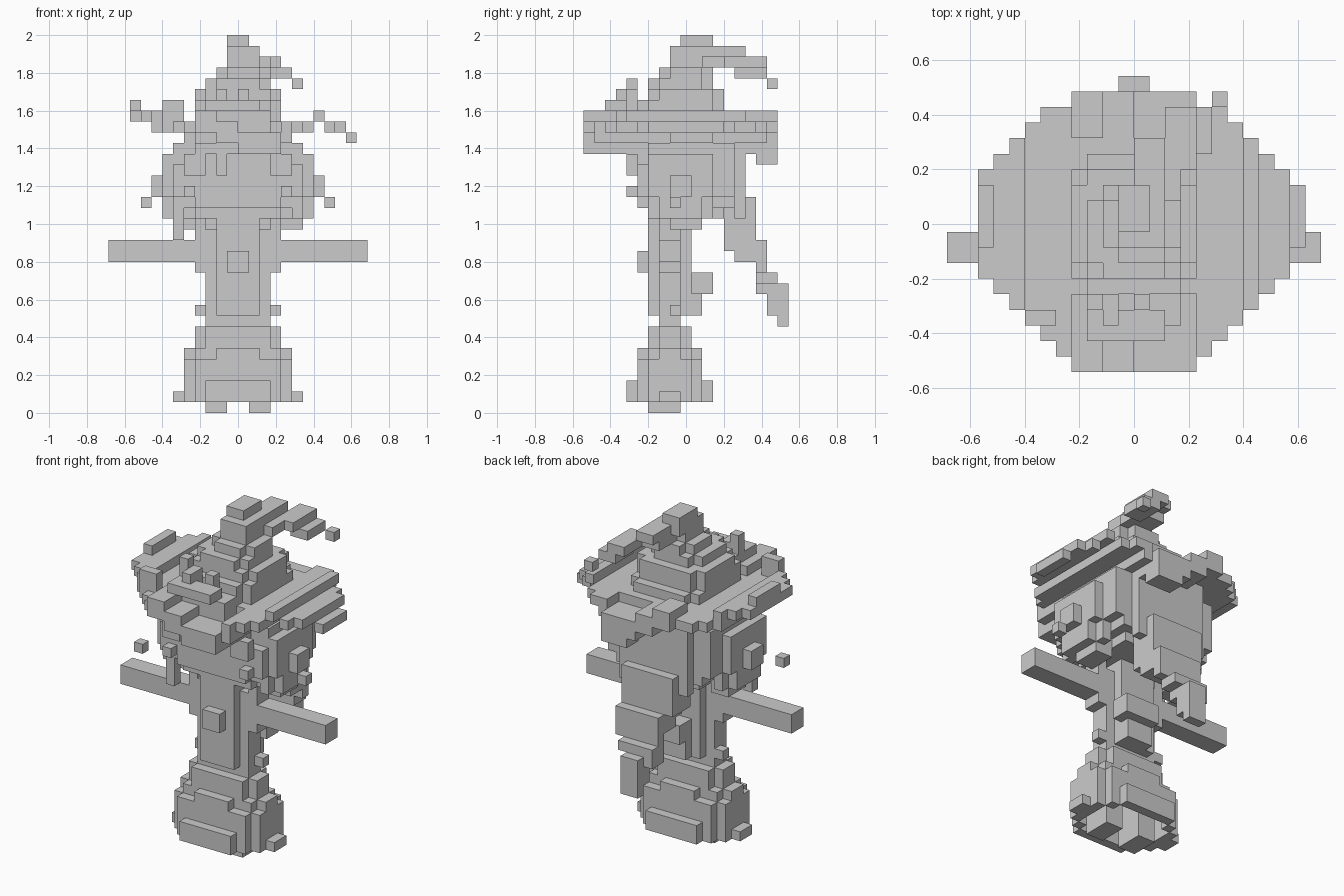
import bpy, bmesh

V = 2 / 35       # edge of one cube
Y_MID = 9.5      # cubes are counted from the front edge

cube = bpy.data.objects.get("Cube")
if cube:
    bpy.data.objects.remove(cube, do_unlink=True)

grey = bpy.data.materials.new("plain_grey")
grey.use_nodes = True
COLOUR = (0.6, 0.6, 0.6, 1)
grey.diffuse_color = COLOUR
grey.node_tree.nodes["Principled BSDF"].inputs["Base Color"].default_value = COLOUR


def block(x0, x1, y0, y1, z0, z1, cut=0):
    """Cells of a box whose vertical corners are stepped off by cut."""
    return {(x, y, z)
            for x in range(x0, x1) for y in range(y0, y1) for z in range(z0, z1)
            if min(x - x0, x1 - 1 - x) + min(y - y0, y1 - 1 - y) >= cut}


def mirrored(cells):
    return cells | {(-x - 1, y, z) for x, y, z in cells}


def build(name, *groups):
    """Skin the outside of a group of cells as one flat-faced object."""
    cells = set().union(*groups)
    bm = bmesh.new()
    verts = {}

    def vert(p):
        if p not in verts:
            verts[p] = bm.verts.new((p[0] * V, (p[1] - Y_MID) * V, p[2] * V))
        return verts[p]

    for c in cells:
        for axis in range(3):
            for side in (0, 1):
                n = list(c)
                n[axis] += 2 * side - 1
                if tuple(n) in cells:
                    continue
                u, w = (axis + 1) % 3, (axis + 2) % 3
                ring = []
                for du, dw in ((0, 0), (1, 0), (1, 1), (0, 1)):
                    p = list(c)
                    p[axis] += side
                    p[u] += du
                    p[w] += dw
                    ring.append(vert(tuple(p)))
                bm.faces.new(ring if side else ring[::-1])
    mesh = bpy.data.meshes.new(name)
    bm.to_mesh(mesh)
    bm.free()
    mesh.materials.append(grey)
    obj = bpy.data.objects.new(name, mesh)
    bpy.context.collection.objects.link(obj)


# Legs inside a flared skirt that is open below
build("legs", mirrored(block(1, 3, 6, 9, 0, 5)))
skirt = set().union(
    block(-6, 6, 5, 11, 1, 2, 2), block(-5, 5, 4, 12, 1, 2, 2),
    block(-4, 4, 4, 12, 2, 3, 1), block(-5, 5, 5, 11, 2, 5, 1),
    block(-5, 5, 6, 10, 5, 6, 1), block(-4, 4, 5, 11, 5, 6, 2),
    block(-4, 4, 6, 10, 6, 8, 1))
hollow = block(-4, 4, 6, 10, 1, 5) | block(-3, 3, 5, 11, 1, 3)
build("skirt", skirt - hollow)

# Torso, sleeves, cuffs, front bow and back bow
build("torso", block(-3, 3, 7, 9, 8, 9), block(-3, 3, 6, 10, 9, 17, 1),
      block(-2, 2, 6, 10, 16, 18))
build("sleeves", mirrored(block(3, 4, 7, 9, 13, 18)),
      mirrored(block(3, 4, 8, 9, 9, 10)))
build("front_bow", block(-1, 1, 5, 6, 13, 15))
build("back_bow", block(-1, 2, 10, 11, 9, 13), block(-1, 3, 10, 12, 11, 13))
build("arms", mirrored(block(3, 12, 7, 9, 14, 16)))

# Head with flat chin, wider hair at the sides
build("head", block(-4, 4, 6, 13, 18, 19), block(-4, 4, 5, 14, 19, 25),
      block(-5, 5, 5, 14, 19, 27, 1))
build("side_hair",
      mirrored(block(4, 7, 6, 12, 18, 20, 1)), mirrored(block(6, 7, 6, 12, 20, 24)),
      mirrored(block(4, 6, 6, 14, 20, 25)), mirrored(block(7, 8, 8, 10, 20, 22)),
      mirrored(block(4, 6, 5, 7, 20, 23)), mirrored(block(4, 6, 8, 11, 17, 18)))
build("back_hair", block(-5, 5, 13, 14, 19, 25), block(-4, 4, 14, 15, 18, 26))
build("fringe", mirrored(block(3, 5, 4, 5, 22, 24)), block(-4, 4, 4, 5, 24, 25),
      block(-2, -1, 4, 5, 22, 24), mirrored(block(4, 5, 4, 5, 20, 21)))
build("loose_locks", block(-6, -5, 6, 7, 16, 18), block(-9, -8, 5, 6, 19, 20),
      block(8, 9, 8, 9, 19, 20))

# Ponytail falling away behind
build("ponytail",
      block(-3, 3, 12, 16, 18, 20), block(-3, 3, 13, 16, 16, 18),
      block(-2, 3, 13, 17, 15, 16), block(-2, 3, 14, 17, 14, 15),
      block(-2, 3, 16, 17, 13, 14), block(-2, 2, 16, 18, 12, 13),
      block(-2, 1, 16, 18, 11, 12), block(-1, 1, 17, 19, 9, 12),
      block(-1, 1, 18, 19, 8, 9))


# Hat brim, lifted on one side and drooping at front and back
def brim_layers(x, y):
    if x < -7:
        return 27 - (x == -8), 27 + (x < -9 and 8 <= y <= 11)
    if x >= 8:
        return (25, 25) if x >= 10 else (26, 26)
    if x == 7:
        return 27, 27
    if x >= 5 or x < -4:
        return 26, 26
    if y < 5 or y > 14:
        low = 26 if x < -2 else 25 if x < 0 or x == 4 else 24
        return low, low + 1
    return 25, 26


brim = set()
for y in range(18):
    half = 4 if y == 17 else min(10, 4 + y, 22 - y)
    for x in range(-half, half + (8 <= y <= 11)):
        low, high = brim_layers(x, y)
        brim |= block(x, x + 1, y, y + 1, low, high + 1)
build("hat_brim", brim, block(1, 4, 16, 18, 23, 24), block(-7, -5, 3, 4, 27, 29))

# Hat crown with stepped cone, front band and its upright pieces
build("hat_crown",
      block(-4, 4, 5, 14, 26, 28, 1), block(-4, 4, 5, 13, 28, 29, 1),
      block(-4, 4, 6, 13, 29, 30, 1), block(-3, 3, 6, 12, 30, 31, 1),
      block(-2, 3, 7, 12, 31, 32, 1), block(-1, 2, 8, 11, 32, 33),
      block(-1, 2, 8, 12, 33, 34), block(-1, 1, 9, 12, 34, 35))
build("hat_band", block(-4, 3, 3, 5, 26, 28), block(-3, 2, 2, 4, 28, 29),
      block(-2, -1, 3, 5, 28, 30), block(-3, -2, 4, 5, 28, 31),
      block(0, 1, 4, 5, 28, 30))

# Bent hat tip trailing backwards
build("hat_tip", block(0, 2, 11, 15, 33, 34), block(0, 3, 11, 14, 32, 33),
      block(2, 4, 13, 17, 32, 33), block(3, 5, 14, 17, 31, 32),
      block(5, 6, 17, 18, 30, 31))
